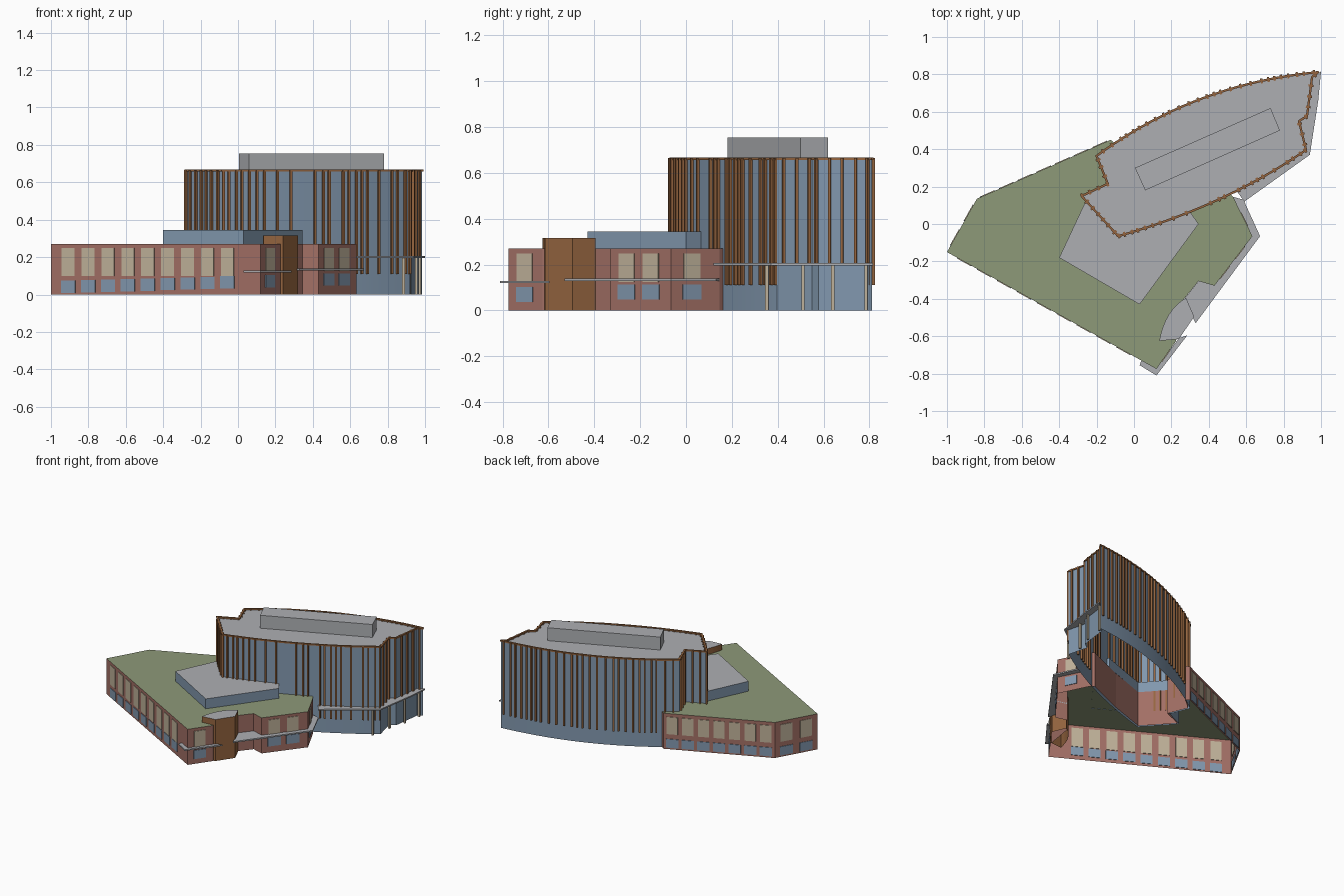
import bpy, bmesh, random
from mathutils import Vector

if "Cube" in bpy.data.objects:
    bpy.data.objects.remove(bpy.data.objects["Cube"])

random.seed(4)


def mat(name, rgb):
    m = bpy.data.materials.new(name)
    m.diffuse_color = (*rgb, 1)
    m.use_nodes = True
    m.node_tree.nodes["Principled BSDF"].inputs["Base Color"].default_value = m.diffuse_color
    return m


BRICK = mat("brick", (0.36, 0.16, 0.13))
GLASS = mat("blue_glass", (0.22, 0.31, 0.42))
GREEN = mat("planted_roof", (0.27, 0.32, 0.19))
BROWN = mat("bronze", (0.30, 0.13, 0.05))
CREAM = mat("cream", (0.52, 0.44, 0.32))
GREY = mat("grey_roof", (0.42, 0.43, 0.45))


def finish(name, bm, mats):
    me = bpy.data.meshes.new(name)
    bm.to_mesh(me)
    bm.free()
    for m in mats:
        me.materials.append(m)
    ob = bpy.data.objects.new(name, me)
    bpy.context.collection.objects.link(ob)
    return ob


def prism(name, pts, z0, z1, wall, roof, roof_z=None, bottom=False):
    """Counter-clockwise outline extruded upward, with its own roof material."""
    bm = bmesh.new()
    lo = [bm.verts.new((x, y, z0)) for x, y in pts]
    hi = [bm.verts.new((x, y, z1)) for x, y in pts]
    n = len(pts)
    for i in range(n):
        j = (i + 1) % n
        bm.faces.new((lo[i], lo[j], hi[j], hi[i]))
    cap = hi if roof_z is None else [bm.verts.new((x, y, roof_z)) for x, y in pts]
    bm.faces.new(cap).material_index = 1
    if bottom:
        bm.faces.new(lo[::-1]).material_index = 1
    return finish(name, bm, [wall, roof])


def add_box(bm, c, along, w, d, z0, z1):
    """Upright box centred at c, w wide in the wall direction, d deep."""
    u = Vector(along).normalized()
    v = Vector((u.y, -u.x))
    c = Vector(c)
    ring = [c + u * a * w / 2 + v * b * d / 2
            for a, b in ((-1, 1), (1, 1), (1, -1), (-1, -1))]
    lo = [bm.verts.new((p.x, p.y, z0)) for p in ring]
    hi = [bm.verts.new((p.x, p.y, z1)) for p in ring]
    bm.faces.new(hi)
    bm.faces.new(lo[::-1])
    for i in range(4):
        j = (i + 1) % 4
        bm.faces.new((lo[i], lo[j], hi[j], hi[i]))


def bezier(a, b, c, n):
    a, b, c = Vector(a), Vector(b), Vector(c)
    return [tuple(a * (1 - t) ** 2 + b * 2 * t * (1 - t) + c * t * t)
            for t in [i / n for i in range(n + 1)]]


# Tower outline: bowed front and back, notched ends
front = bezier((-0.085, -0.065), (0.4825, 0.0945), (0.92, 0.396), 20)
east = [(0.92, 0.396), (0.882, 0.55), (0.925, 0.577), (0.952, 0.785), (0.985, 0.812)]
back = bezier((0.985, 0.812), (0.325, 0.7505), (-0.2, 0.364), 24)
west = [(-0.2, 0.364), (-0.14, 0.215), (-0.28, 0.15), (-0.085, -0.065)]
outline = front[:-1] + east[:-1] + back[:-1] + west[:-1]

tower = prism("tower", outline, 0, 0.665, GLASS, GREY, roof_z=0.657)
bpy.context.view_layer.objects.active = tower
tower.select_set(True)
bpy.ops.object.shade_smooth_by_angle(angle=0.3)

# Roof edge trim
bm = bmesh.new()
for i, p in enumerate(outline):
    a, b = Vector(p), Vector(outline[(i + 1) % len(outline)])
    add_box(bm, (a + b) / 2, b - a, (b - a).length + 0.006, 0.012, 0.657, 0.668)
finish("roof_trim", bm, [BROWN])

# Rooftop plant room
prism("plant_room", [(0.06, 0.18), (0.78, 0.50), (0.73, 0.62), (0.005, 0.30)],
      0.655, 0.755, GREY, GREY)

# Vertical fins
fins = bmesh.new()


def fin(p, along, z0):
    add_box(fins, p, along, 0.012, 0.026, z0, 0.665)


def fins_along(path, gap, jitter, z0):
    left = gap / 2
    for p, q in zip(path, path[1:]):
        a, b = Vector(p), Vector(q)
        length, pos = (b - a).length, left
        while pos < length:
            fin(a.lerp(b, pos / length), b - a, z0)
            pos += gap + random.uniform(-jitter, jitter)
        left = pos - length


for x in (-0.08, -0.05, -0.01, 0.02, 0.06, 0.10, 0.14, 0.21, 0.28, 0.41, 0.455,
          0.485, 0.56, 0.59, 0.63, 0.66, 0.69, 0.75, 0.82, 0.85, 0.89, 0.915):
    for p, q in zip(front, front[1:]):
        if p[0] <= x < q[0]:
            a, b = Vector(p), Vector(q)
            fin(a.lerp(b, (x - a.x) / (b.x - a.x)), b - a, 0.11)
fins_along(east, 0.06, 0.005, 0.2)
fins_along(back, 0.046, 0.016, 0.11)
fins_along(west, 0.045, 0.01, 0.11)
finish("fins", fins, [BROWN])

# Brick podium with planted roof; its inner edge follows the tower
podium = [(-1, -0.15), (0.12, -0.775), (0.225, -0.625), (0.26, -0.41),
          (0.345, -0.305), (0.43, -0.33), (0.633, -0.065), (0.53, 0.145),
          (0.50, 0.175), (0.2, 0.045), (-0.08, -0.05), (-0.265, 0.15),
          (-0.125, 0.21), (-0.185, 0.36), (-0.10, 0.43), (-0.125, 0.45),
          (-0.84, 0.135)]
prism("podium", podium, 0, 0.27, BRICK, GREEN)

# Blue raised storey on the podium
prism("raised_storey", [(-0.40, -0.18), (0.03, -0.43), (0.345, 0), (0.29, 0.08),
                        (-0.08, -0.05), (-0.25, 0.14)], 0.268, 0.345, GLASS, GREY)

# Windows: cream upper and blue lower rows
upper, lower = bmesh.new(), bmesh.new()


def windows(p, q, ts, w, z_up=(0.115, 0.245), z_low=(0.045, 0.045)):
    a, b = Vector(p), Vector(q)
    for t in ts:
        c = a.lerp(b, t)
        z = z_low[0] + (z_low[1] - z_low[0]) * t
        add_box(upper, c, b - a, w, 0.008, *z_up)
        add_box(lower, c, b - a, w * 1.1, 0.008, z - 0.033, z + 0.033)


windows(podium[0], podium[1], [0.083 + i * 0.095 for i in range(9)], 0.078,
        (0.10, 0.248), (0.038, 0.07))
windows(podium[1], podium[2], [0.48], 0.08, (0.125, 0.248), (0.07, 0.07))
windows(podium[5], podium[6], [0.27, 0.67], 0.085, (0.125, 0.248), (0.08, 0.08))
windows(podium[6], podium[7], [0.43], 0.08, (0.14, 0.248), (0.08, 0.08))
windows(podium[15], podium[16], [0.08 + i * 0.14 for i in range(7)], 0.078)
windows(podium[16], podium[0], [0.27, 0.73], 0.09)
finish("upper_windows", upper, [CREAM])
finish("lower_windows", lower, [GLASS])

# Bronze entrance block with curved inner side
prism("entrance_block", [(0.24, -0.615), (0.322, -0.495)] +
      bezier((0.278, -0.395), (0.165, -0.46), (0.135, -0.625), 8),
      0, 0.315, BROWN, GREY)

# Thin canopies
prism("south_canopy", [(0.03, -0.755), (0.12, -0.81), (0.285, -0.595), (0.24, -0.61),
                       (0.12, -0.772), (0.04, -0.728)], 0.119, 0.129, GREY, GREY, bottom=True)
prism("entrance_canopy", [(0.30, -0.475), (0.33, -0.53), (0.674, -0.065), (0.585, 0.13),
                          (0.53, 0.145), (0.63, -0.065), (0.43, -0.33), (0.345, -0.305),
                          (0.27, -0.40)], 0.129, 0.139, GREY, GREY, bottom=True)
prism("tower_canopy", [(0.55, 0.175), (0.59, 0.12), (0.94, 0.37), (0.985, 0.66),
                       (1.0, 0.815), (0.952, 0.785), (0.925, 0.577), (0.882, 0.55),
                       (0.92, 0.396), (0.70, 0.26)], 0.196, 0.206, GREY, GREY, bottom=True)

# Canopy columns
cols = bmesh.new()
for c in ((0.885, 0.352), (0.915, 0.51), (0.953, 0.64), (0.972, 0.785)):
    add_box(cols, c, (1, 0), 0.014, 0.014, 0, 0.197)
finish("canopy_columns", cols, [CREAM])
